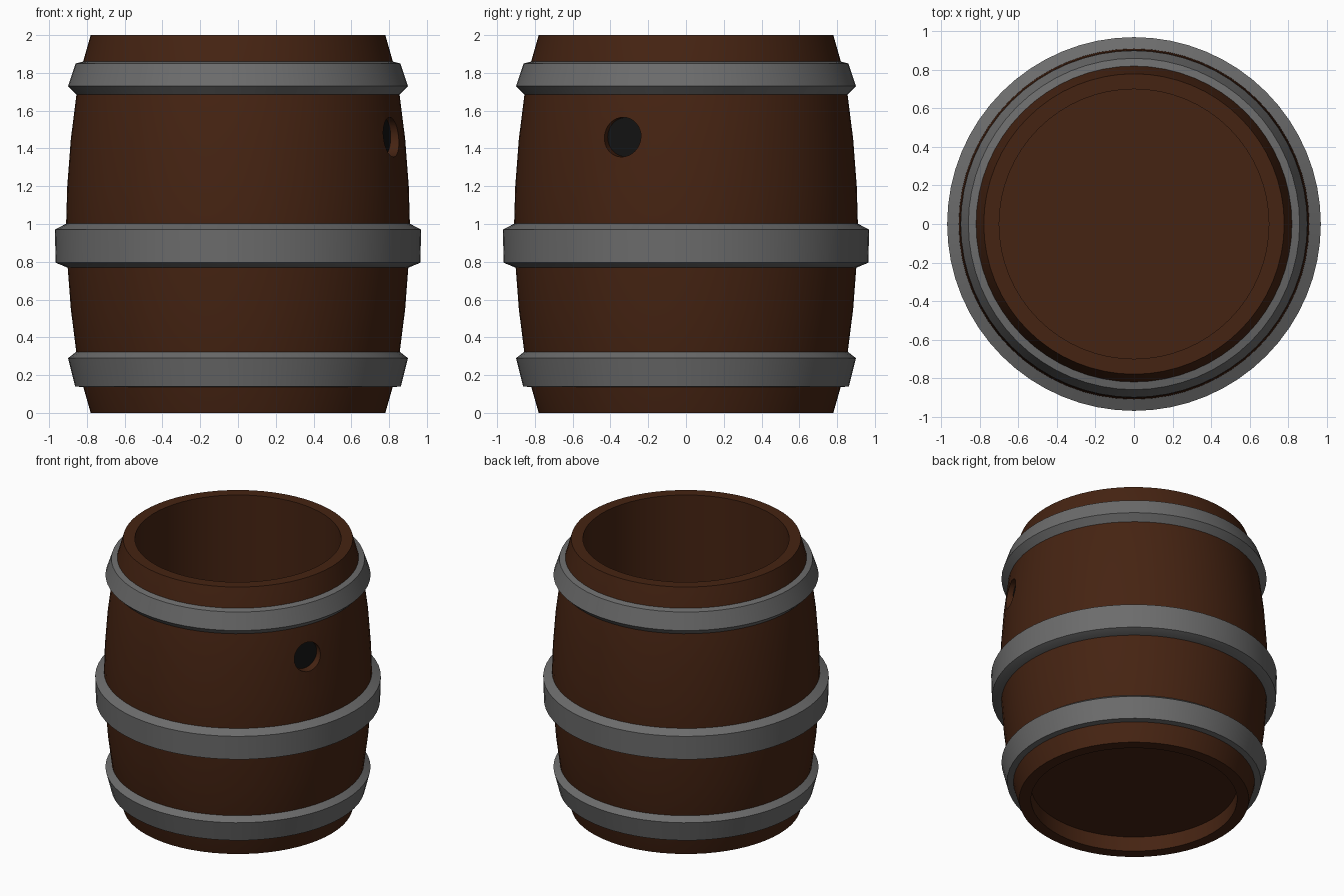
import bpy, bmesh, math
from mathutils import Matrix

if "Cube" in bpy.data.objects:
    bpy.data.objects.remove(bpy.data.objects["Cube"])

SEGMENTS = 64


def material(name, rgb):
    m = bpy.data.materials.new(name)
    m.diffuse_color = (*rgb, 1)
    m.use_nodes = True
    m.node_tree.nodes["Principled BSDF"].inputs["Base Color"].default_value = m.diffuse_color
    return m


def finish(ob):
    bpy.ops.object.select_all(action='DESELECT')
    ob.select_set(True)
    bpy.context.view_layer.objects.active = ob
    bpy.ops.object.shade_smooth_by_angle(angle=math.radians(25))


def to_object(name, bm, mat):
    bmesh.ops.recalc_face_normals(bm, faces=bm.faces)
    me = bpy.data.meshes.new(name)
    bm.to_mesh(me)
    bm.free()
    me.materials.append(mat)
    ob = bpy.data.objects.new(name, me)
    bpy.context.collection.objects.link(ob)
    return ob


def lathe(name, profile, mat, closed):
    """Revolve (radius, height) points around z; a radius of 0 makes a pole."""
    bm = bmesh.new()
    verts = [bm.verts.new((r, 0, z)) for r, z in profile]
    pairs = list(zip(verts, verts[1:]))
    if closed:
        pairs.append((verts[-1], verts[0]))
    edges = [bm.edges.new(p) for p in pairs]
    bmesh.ops.spin(bm, geom=verts + edges, axis=(0, 0, 1), cent=(0, 0, 0),
                   angle=math.tau, steps=SEGMENTS, use_duplicate=False)
    bmesh.ops.remove_doubles(bm, verts=bm.verts, dist=1e-4)
    return to_object(name, bm, mat)


def radial_cylinder(name, radius, start, end, mat):
    """Cylinder pointing outward from the barrel axis at the bung position."""
    bm = bmesh.new()
    turn = (Matrix.Translation((0, 0, 1.46))
            @ Matrix.Rotation(math.radians(-22.5), 4, 'Z')
            @ Matrix.Translation(((start + end) / 2, 0, 0))
            @ Matrix.Rotation(math.pi / 2, 4, 'Y'))
    bmesh.ops.create_cone(bm, cap_ends=True, segments=32, radius1=radius,
                          radius2=radius, depth=end - start, matrix=turn)
    return to_object(name, bm, mat)


wood = material("wood", (0.06, 0.017, 0.006))
iron = material("iron", (0.15, 0.15, 0.15))
dark = material("dark", (0.006, 0.006, 0.006))

# Barrel body: bulged outside, straight inside, floor set above the ground
half = [(0.78, 2.0), (0.82, 1.86), (0.856, 1.68), (0.885, 1.45), (0.904, 1.2)]
outer = half + [(0.91, 1.0)] + [(r, 2 - z) for r, z in reversed(half)]
body = lathe("barrel_body",
             [(0, 0.15), (0.70, 0.15), (0.70, 2.0)] + outer +
             [(0.70, 0), (0.70, 0.11), (0, 0.11)], wood, False)

# Blind bung hole cut into the wall
cutter = radial_cylinder("bung_cutter", 0.105, 0.82, 1.1, wood)
cutter.hide_render = True
mod = body.modifiers.new("bung_hole", 'BOOLEAN')
mod.operation = 'DIFFERENCE'
mod.solver = 'EXACT'
mod.object = cutter
bpy.context.view_layer.objects.active = body
bpy.ops.object.modifier_apply(modifier=mod.name)
bpy.data.objects.remove(cutter)
finish(body)

# Dark bung at the bottom of the hole
finish(radial_cylinder("bung", 0.104, 0.815, 0.832, dark))

# Metal hoops; upper and lower mirror each other
end_hoop = [(0.80, 1.865), (0.86, 1.85), (0.90, 1.73), (0.85, 1.68)]
finish(lathe("upper_hoop", end_hoop, iron, True))
low_hoop = [(0.80, 0.135), (0.862, 0.14), (0.90, 0.29), (0.85, 0.328)]
finish(lathe("lower_hoop", low_hoop, iron, True))
mid_hoop = [(0.88, 1.004), (0.905, 1.004), (0.97, 0.97), (0.965, 0.795),
            (0.90, 0.768), (0.88, 0.768)]
finish(lathe("middle_hoop", mid_hoop, iron, True))
